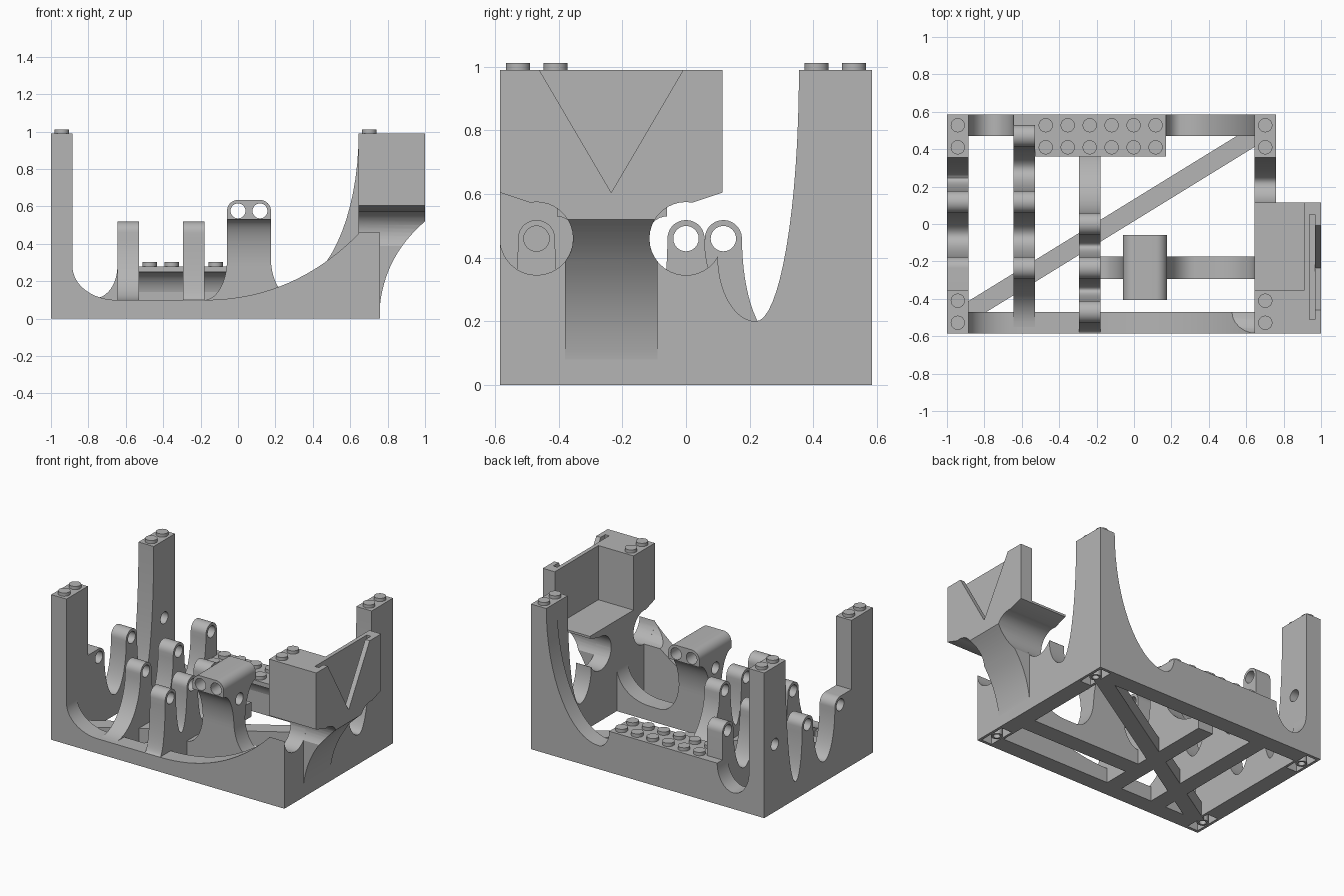
import bpy, bmesh
from math import sin, cos, pi, radians, atan2, hypot

default = bpy.data.objects.get("Cube")
if default:
    bpy.data.objects.remove(default, do_unlink=True)

grey = bpy.data.materials.new("plain grey")
grey.use_nodes = True
grey.diffuse_color = (0.46, 0.46, 0.46, 1)
grey.node_tree.nodes["Principled BSDF"].inputs["Base Color"].default_value = (0.46, 0.46, 0.46, 1)
parts = []

END, LOW, COL = 0.585, 0.1, 0.99      # half depth, bar height, column height
INNER, WIDE = 0.355, 0.1175           # column inner edge, grid pitch
AXLE, EAR = 0.46, 0.0585              # axle height, ear radius


# Curve helpers
def arc(cx, cz, r, a, b, n=14):
    return [(cx + r * cos(radians(a + (b - a) * i / n)),
             cz + r * sin(radians(a + (b - a) * i / n))) for i in range(n + 1)]


def cove(x0, z0, x1, z1, n=16):
    """Quarter ellipse: upright at the first point, level at the second."""
    return [(x1 + (x0 - x1) * cos(pi / 2 * i / n), z0 - (z0 - z1) * sin(pi / 2 * i / n))
            for i in range(n + 1)]


def valley(a, za, b, zb, mid, bottom):
    return cove(a, za, mid, bottom) + cove(b, zb, mid, bottom)[::-1][1:]


def bend(p, q, r, n=18):
    return [tuple((1 - t) ** 2 * p[k] + 2 * t * (1 - t) * q[k] + t * t * r[k] for k in (0, 1))
            for t in [i / n for i in range(n + 1)]]


def ear(y):
    return arc(y, AXLE, EAR, 0, 180)


# Solid helpers
def finish(name, bm):
    bmesh.ops.remove_doubles(bm, verts=bm.verts, dist=0.0001)
    bmesh.ops.recalc_face_normals(bm, faces=bm.faces)
    mesh = bpy.data.meshes.new(name)
    bm.to_mesh(mesh)
    bm.free()
    obj = bpy.data.objects.new(name, mesh)
    bpy.context.collection.objects.link(obj)
    mesh.materials.append(grey)
    parts.append(obj)
    return obj


def extrude(name, pts, axis, lo, hi):
    """Extrude a profile along x (y, z), y (x, z) or z (x, y)."""
    place = {"x": lambda u, v, w: (w, u, v), "y": lambda u, v, w: (u, w, v),
             "z": lambda u, v, w: (u, v, w)}[axis]
    clean = [p for i, p in enumerate(pts)
             if hypot(p[0] - pts[i - 1][0], p[1] - pts[i - 1][1]) > 0.0005]
    bm = bmesh.new()
    a = [bm.verts.new(place(u, v, lo)) for u, v in clean]
    b = [bm.verts.new(place(u, v, hi)) for u, v in clean]
    bm.faces.new(a)
    bm.faces.new(b[::-1])
    for i in range(len(a)):
        bm.faces.new((a[i - 1], a[i], b[i], b[i - 1]))
    return finish(name, bm)


def block(name, x0, x1, y0, y1, z0, z1):
    return extrude(name, [(x0, y0), (x1, y0), (x1, y1), (x0, y1)], "z", z0, z1)


def rod(name, axis, u, v, r, lo, hi):
    return extrude(name, arc(u, v, r, 0, 345, 23), axis, lo, hi)


def carve(obj, cutters, mode="DIFFERENCE"):
    for c in cutters:
        c.hide_render = True
        mod = obj.modifiers.new("cut", "BOOLEAN")
        mod.operation, mod.solver, mod.object = mode, "EXACT", c
    bpy.context.view_layer.update()
    done = bpy.data.meshes.new_from_object(obj.evaluated_get(bpy.context.evaluated_depsgraph_get()))
    obj.modifiers.clear()
    obj.data = done
    for c in cutters:
        parts.remove(c)
        bpy.data.objects.remove(c, do_unlink=True)


def pin_holes(ys, lo, hi):
    return [rod("hole_cutter", "x", y, AXLE, 0.04, lo, hi) for y in ys]


def pockets(sides):
    """Hollow feet under the corner columns."""
    return [block("pocket_cutter", x - 0.04, x + 0.04, min(s * 0.375, s * 0.565),
                  max(s * 0.375, s * 0.565), -0.1, 0.08) for x, s in sides]


# Cross walls carrying the axle ears
back_column = [(-END, 0), (END, 0), (END, COL), (INNER, COL)]
outer_wall = extrude("outer_wall", back_column
                     + valley(INNER, COL, 0.176, AXLE, 0.245, 0.12) + ear(WIDE)
                     + valley(0.059, AXLE, -0.1765, AXLE, -0.06, 0.14)
                     + arc(-0.235, AXLE, EAR, 0, 90)
                     + [(-INNER, 0.5185), (-INNER, COL), (-END, COL)], "x", -1, -0.885)
carve(outer_wall, pin_holes((-0.235, WIDE, 0.47), -1.1, -0.8) + pockets([(-0.942, 1), (-0.942, -1)]))

second_wall = extrude("second_wall", [(-0.55, 0), (0.5285, 0)] + ear(0.47)
                      + valley(0.4115, AXLE, 0.176, AXLE, 0.294, 0.14) + ear(WIDE)
                      + valley(0.059, AXLE, -0.1765, AXLE, -0.06, 0.14) + ear(-0.235)
                      + cove(-0.2935, AXLE, -0.55, LOW), "x", -0.645, -0.53)
carve(second_wall, pin_holes((-0.235, WIDE, 0.47), -0.7, -0.5))

third_wall = extrude("third_wall", [(-END, 0), (0.4, 0), (0.4, LOW)]
                     + cove(EAR, AXLE, 0.38, LOW)[::-1] + ear(0)
                     + valley(-EAR, AXLE, -0.1765, AXLE, -WIDE, 0.18) + ear(-0.235)
                     + valley(-0.2935, AXLE, -0.4115, AXLE, -0.3525, 0.18) + ear(-0.47)
                     + cove(-0.5285, AXLE, -END, LOW), "x", -0.295, -0.18)
carve(third_wall, pin_holes((0, -0.235, -0.47), -0.35, -0.1))

inner_wall = extrude("inner_wall", back_column + valley(INNER, COL, 0.1, 0.405, 0.22, 0.2)
                     + arc(0, AXLE, 0.115, -29, -180) + arc(-0.47, AXLE, 0.115, 0, -180),
                     "x", 0.645, 0.76)
carve(inner_wall, pockets([(0.702, 1), (0.702, -1)]))

# Long front and back walls
front_wall = extrude("front_wall", [(-1, 0), (0.76, 0), (0.76, AXLE), (0.65, AXLE)]
                     + bend((0.65, AXLE), (0.3, LOW), (-0.18, LOW))
                     + cove(-0.885, 0.28, -0.65, LOW)[::-1] + [(-1, 0.28)], "y", -END, -0.47)
carve(front_wall, [rod("scoop_cutter", "x", -0.47, AXLE, 0.115, 0.52, 1.1)]
      + pockets([(-0.942, -1), (0.702, -1)]))

back_wall = extrude("back_wall", [(-1, 0), (0.76, 0), (0.76, COL)]
                    + valley(0.645, COL, 0.17, 0.28, 0.25, 0.16)
                    + valley(-0.645, 0.28, -0.885, 0.28, -0.765, 0.11) + [(-1, 0.28)],
                    "y", 0.47, END)
carve(back_wall, pockets([(-0.942, 1), (0.702, 1)]))

# Studded shelf with a coved underside
extrude("stud_shelf", [(0.5, LOW)] + cove(0.475, LOW, 0.36, 0.25)
        + [(0.36, 0.28), (0.5, 0.28)], "x", -0.53, 0.17)

# Lower bars
length = hypot(1.56, 0.96)
diagonal = block("diagonal_bar", -length / 2, length / 2, -0.05, 0.05, 0, LOW - 0.001)
diagonal.rotation_euler.z = atan2(0.96, 1.56)
diagonal.location.x = -0.12
extrude("cross_bar", [(-0.2, 0), (0.65, 0)] + cove(0.645, 0.3, 0.4, LOW) + [(-0.2, LOW)],
        "y", -0.295, -0.175)

# Central tower with a wide drilled head
tower = extrude("central_tower", [(-0.18, 0)] + cove(-EAR, 0.32, -0.18, LOW)[::-1]
                + arc(0, 0.576, EAR, 180, 90) + arc(WIDE, 0.576, EAR, 90, 0)
                + cove(0.176, 0.32, 0.32, LOW) + [(0.32, 0)], "y", -0.405, -0.06)
carve(tower, [extrude("side_cutter", [(-0.295, -0.1), (-0.175, -0.1)]
              + cove(-0.175, 0.28, -0.06, 0.53) + [(-0.06, 0.7), (-0.405, 0.7)]
              + cove(-0.295, 0.28, -0.405, 0.53)[::-1], "x", -0.4, 0.5)], "INTERSECT")
carve(tower, pin_holes((-0.235,), -0.3, 0.4)
      + [rod("hole_cutter", "y", x, 0.576, 0.04, -0.6, 0.1) for x in (0, WIDE)])

# Overhanging box on a flared bracket, with a display slot and a pointed window
housing = extrude("side_housing", [(-END, COL), (-END, 0.605)] + arc(-0.47, AXLE, 0.115, 100, -38.5)
                  + [(-0.38, 0.01), (-0.09, 0.01)] + arc(0, AXLE, 0.115, 218.5, 80)
                  + [(0.115, 0.605), (0.115, COL)], "x", 0.645, 1)
carve(housing, [
    extrude("flare_cutter", [(0.76, -0.1)] + bend((0.76, 0.08), (0.79, 0.34), (1, 0.52))
            + [(1.1, 0.52), (1.1, -0.1)], "y", -0.8, 0.4),
    block("cavity_cutter", 0.6, 0.91, -INNER, 0.3, 0.62, 1.2),
    block("slot_cutter", 0.937, 0.967, -0.51, 0.05, 0.605, 1.2),
    extrude("window_cutter", [(-0.235, 0.605), (-0.009, COL), (-0.009, 1.2),
                              (-0.461, 1.2), (-0.461, COL)], "x", 0.95, 1.1)])

# Studs and foot tubes
for side in (-1, 1):
    for x in (-0.942, 0.702):
        for y in (0.41, 0.528):
            rod("column_stud", "z", x, side * y, 0.038, COL - 0.01, 1.012)
        tube = rod("foot_tube", "z", x, side * 0.47, 0.036, 0, 0.09)
        carve(tube, [rod("tube_cutter", "z", x, side * 0.47, 0.022, -0.1, 0.07)])
for i in range(6):
    for y in (0.41, 0.528):
        rod("shelf_stud", "z", -0.472 + WIDE * i, y, 0.038, 0.27, 0.303)

# Smooth curves, keep sharp edges
bpy.ops.object.select_all(action="DESELECT")
for obj in parts:
    obj.select_set(True)
bpy.context.view_layer.objects.active = parts[0]
bpy.ops.object.shade_smooth_by_angle(angle=radians(30))
